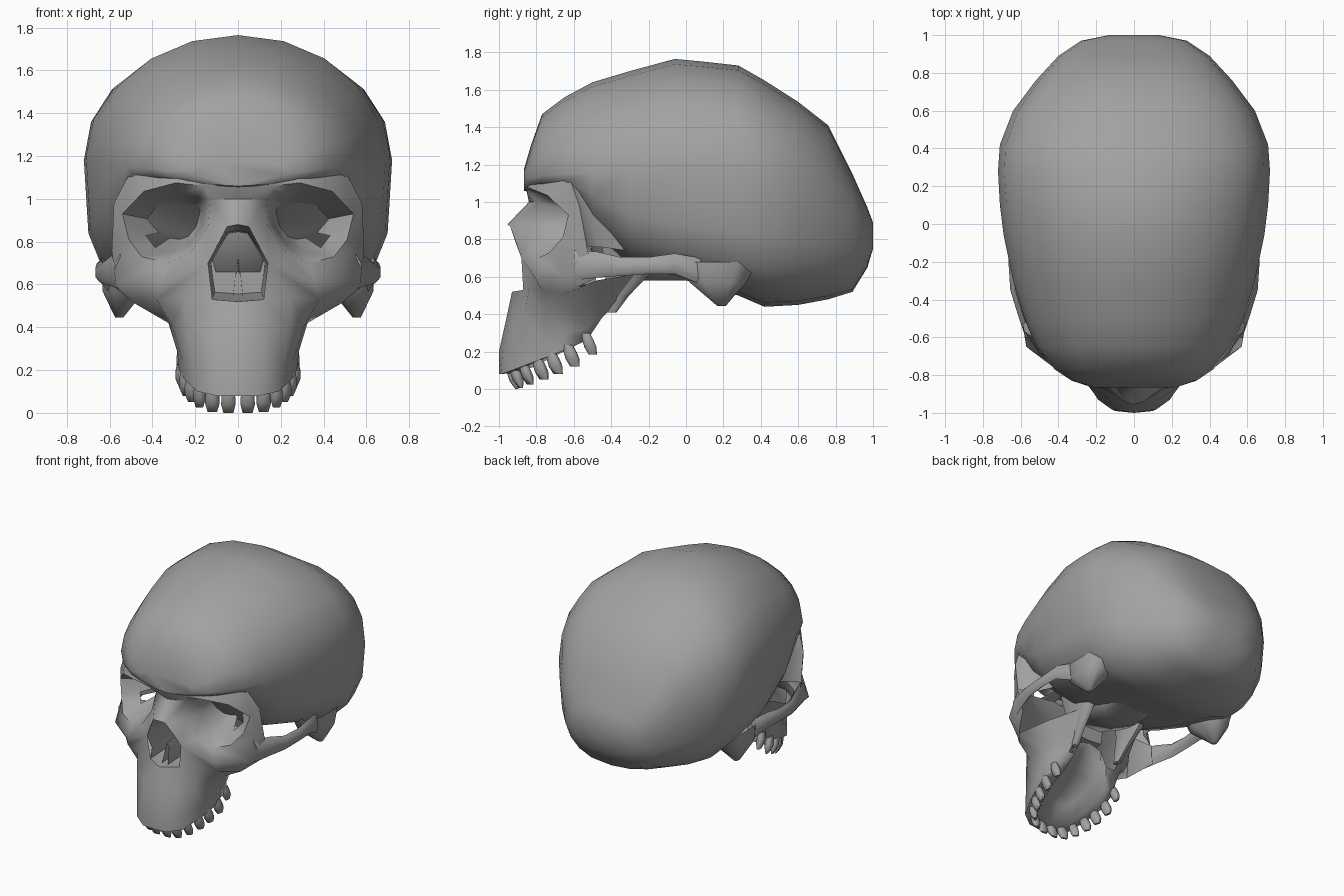
import bpy, bmesh, math
from mathutils import Vector

bone = bpy.data.materials.new("bone_grey")
bone.diffuse_color = (0.36, 0.36, 0.36, 1)


def smooth(ob, angle=60):
    bpy.ops.object.select_all(action='DESELECT')
    ob.select_set(True)
    bpy.context.view_layer.objects.active = ob
    bpy.ops.object.shade_smooth_by_angle(angle=math.radians(angle))


def clean(bm, me):
    bmesh.ops.remove_doubles(bm, verts=bm.verts, dist=0.002)
    bmesh.ops.recalc_face_normals(bm, faces=bm.faces)
    bm.to_mesh(me)
    bm.free()


def loft(name, rows, closed=False, cap_start=False, cap_end=False, mirror=True, holes=()):
    """Skin a surface over rows of points; optionally mirrored in x."""
    bm = bmesh.new()
    for s in ((1, -1) if mirror else (1,)):
        vs = [[bm.verts.new((p[0] * s, p[1], p[2])) for p in r] for r in rows]
        n = len(rows[0])
        for i in range(len(rows) - 1):
            for j in range(n if closed else n - 1):
                if (i, j) in holes:
                    continue
                k = (j + 1) % n
                bm.faces.new((vs[i][j], vs[i][k], vs[i + 1][k], vs[i + 1][j]))
        if cap_start:
            bm.faces.new(vs[0])
        if cap_end:
            bm.faces.new(vs[-1])
    me = bpy.data.meshes.new(name)
    clean(bm, me)
    me.materials.append(bone)
    ob = bpy.data.objects.new(name, me)
    bpy.context.collection.objects.link(ob)
    smooth(ob)
    return ob


def weld(name, obs):
    """Join parts that share edges into one smooth surface."""
    bm = bmesh.new()
    for ob in obs:
        bm.from_mesh(ob.data)
    for ob in obs[1:]:
        bpy.data.objects.remove(ob)
    obs[0].name = name
    clean(bm, obs[0].data)
    smooth(obs[0], 70)


def lerp(a, b, t):
    return tuple(Vector(a).lerp(Vector(b), t))


def box_ring(c, rx, ry, n=8, squash=0.8):
    """Rounded horizontal ring around c."""
    pts = []
    for i in range(n):
        a = 2 * math.pi * (i + 0.5) / n
        ca, sa = math.cos(a), math.sin(a)
        pts.append((c[0] + rx * math.copysign(abs(ca) ** squash, ca),
                    c[1] + ry * math.copysign(abs(sa) ** squash, sa), c[2]))
    return pts


# Cranium: sections along y (y, bottom, widest level, top, half width, lower and upper roundness)
stations = [
    (-0.865, 1.06, 1.13, 1.18, 0.22, 2.0, 2.2), (-0.83, 1.05, 1.13, 1.30, 0.33, 2.0, 2.2),
    (-0.77, 1.05, 1.14, 1.47, 0.42, 2.0, 2.1), (-0.65, 1.04, 1.15, 1.56, 0.52, 2.0, 2.0),
    (-0.50, 0.80, 1.15, 1.64, 0.58, 2.2, 2.0), (-0.30, 0.65, 1.17, 1.70, 0.64, 3.0, 2.0),
    (-0.06, 0.60, 1.19, 1.765, 0.69, 3.6, 2.0), (0.10, 0.55, 1.20, 1.75, 0.71, 3.6, 2.0),
    (0.28, 0.50, 1.18, 1.73, 0.72, 3.4, 2.1), (0.42, 0.44, 1.12, 1.65, 0.71, 3.0, 2.3),
    (0.60, 0.45, 1.04, 1.535, 0.64, 2.8, 2.5), (0.76, 0.48, 0.97, 1.41, 0.52, 2.7, 2.5),
    (0.89, 0.52, 0.90, 1.15, 0.40, 2.6, 2.5), (0.97, 0.65, 0.83, 0.97, 0.28, 2.4, 2.3),
    (1.00, 0.75, 0.82, 0.89, 0.13, 2.0, 2.0)]
rings = []
for y, zb, zm, zt, w, lo, up in stations:
    ring = []
    for i in range(20):
        a = 2 * math.pi * i / 20
        ca, sa = math.cos(a), math.sin(a)
        e = 2 / (up if sa >= 0 else lo)
        h = (zt - zm) if sa >= 0 else (zm - zb)
        ring.append((w * math.copysign(abs(ca) ** e, ca), y,
                     zm + h * math.copysign(abs(sa) ** e, sa)))
    rings.append(ring)
loft("cranium", rings, closed=True, cap_start=True, cap_end=True, mirror=False)

# Eye sockets: surrounding bone, rim, and walls running back to an apex
outer = [(0, -0.84, 1.0), (0, -0.86, 1.10), (0.28, -0.815, 1.14), (0.49, -0.63, 1.15),
         (0.58, -0.57, 0.98), (0.59, -0.53, 0.76), (0.57, -0.65, 0.60),
         (0.36, -0.81, 0.60), (0.14, -0.88, 0.70), (0.05, -0.94, 0.87)]
rim = [(0.13, -0.79, 1.0), (0.16, -0.85, 1.06), (0.29, -0.84, 1.075), (0.44, -0.74, 1.035),
       (0.54, -0.63, 0.93), (0.51, -0.66, 0.81), (0.45, -0.73, 0.73),
       (0.33, -0.79, 0.70), (0.22, -0.83, 0.75), (0.14, -0.83, 0.87)]
apex = (0.24, -0.30, 0.87)
sockets = loft("eye_sockets", [outer, rim, [lerp(p, apex, 0.3) for p in rim],
                               [lerp(p, apex, 0.7) for p in rim]],
               closed=True, cap_end=True, holes={(2, 5)})

# Outer socket walls running back into the temples
loft("temple_walls", [outer[3:6],
                      [(0.50, -0.54, 1.10), (0.48, -0.50, 0.94), (0.47, -0.46, 0.76)],
                      [(0.52, -0.40, 1.06), (0.49, -0.36, 0.92), (0.44, -0.32, 0.74)]])

# Upper jaw: outer wall rows from midline to back, then gum edge and palate
jaw_top = [(0, -0.93, 0.52), (0.12, -0.87, 0.53), (0.25, -0.84, 0.54), (0.38, -0.77, 0.53),
           (0.48, -0.65, 0.51), (0.36, -0.48, 0.58), (0.24, -0.24, 0.62)]
jaw_mid = [(0, -0.96, 0.38), (0.13, -0.93, 0.38), (0.24, -0.86, 0.40), (0.31, -0.74, 0.41),
           (0.325, -0.61, 0.42), (0.29, -0.48, 0.44), (0.20, -0.35, 0.48)]
jaw_low = [(0, -1.0, 0.20), (0.12, -0.98, 0.20), (0.21, -0.90, 0.22), (0.26, -0.77, 0.25),
           (0.285, -0.65, 0.29), (0.27, -0.52, 0.33), (0.20, -0.42, 0.41)]
gum = [(0, -1.0, 0.08), (0.10, -0.99, 0.08), (0.19, -0.93, 0.10), (0.245, -0.80, 0.15),
       (0.275, -0.67, 0.20), (0.265, -0.53, 0.26), (0.20, -0.45, 0.38)]


def inset(k, ky, dz):
    return [(x * k, -0.5 + (y + 0.5) * ky, z + dz) for x, y, z in gum]


jaw = loft("upper_jaw", [jaw_top, jaw_mid, jaw_low, gum, inset(0.7, 0.78, 0.01),
                         inset(0.5, 0.62, 0.12), inset(0, 0.58, 0.15)])

# Cheeks between sockets and jaw, and nasal bone, welded into one face
cheek_low = jaw_top[1:5] + [(0.58, -0.49, 0.59)]
cheeks = loft("cheeks", [[outer[8], outer[8], outer[7], outer[6], outer[5]], cheek_low])
nasal = loft("nasal_bone", [[outer[0], outer[0]], [(0, -0.955, 0.88), outer[9]]])
weld("face", [sockets, jaw, cheeks, nasal])
loft("cheek_backs", [cheek_low, [(0.15, -0.6, 0.62), (0.22, -0.6, 0.63), (0.30, -0.58, 0.65),
                                 (0.44, -0.56, 0.65), (0.56, -0.48, 0.64)],
                     [(0.15, -0.5, 0.75), (0.22, -0.5, 0.75), (0.30, -0.5, 0.76),
                      (0.44, -0.53, 0.76), (0.56, -0.48, 0.72)]])

# Nasal cavity and septum
nose_edge = [(0, -0.955, 0.88), outer[9], (0.10, -0.91, 0.78), outer[8],
             (0.13, -0.84, 0.60), jaw_top[1], jaw_top[0]]
loft("nasal_cavity", [nose_edge, [(p[0], -0.72, p[2] * 0.9 + 0.06) for p in nose_edge],
                      [(p[0] * 0.9, -0.48, p[2] * 0.8 + 0.14) for p in nose_edge]],
     cap_end=True)
loft("nasal_septum", [[(0, -0.85, 0.67), (0, -0.5, 0.72)],
                      [(0.012, -0.84, 0.64), (0.012, -0.5, 0.65)],
                      [(0.025, -0.87, 0.52), (0.025, -0.5, 0.53)]])

# Cheek arches: flat bars swept back into the temple
path = [(0.56, -0.60, 0.66, 0.08), (0.60, -0.48, 0.665, 0.07), (0.64, -0.35, 0.655, 0.05),
        (0.65, -0.20, 0.66, 0.045), (0.645, -0.06, 0.67, 0.055), (0.60, 0.08, 0.63, 0.07)]
loft("cheek_arches",
     [[(x + 0.015, y, z + h * 0.5), (x + 0.015, y, z - h * 0.6), (x, y, z - h),
       (x - 0.025, y, z - h * 0.5), (x - 0.035, y, z + h * 0.5), (x - 0.01, y, z + h)]
      for x, y, z, h in path], closed=True, cap_start=True, cap_end=True)

# Bony points behind the ears
loft("ear_bone_points", [box_ring((0.52, 0.18, 0.68), 0.12, 0.22),
                         box_ring((0.535, 0.17, 0.57), 0.105, 0.16),
                         box_ring((0.555, 0.19, 0.445), 0.02, 0.025)],
     closed=True, cap_end=True)

# Plates joining the jaw to the skull base, and the central base bone
loft("palate_wings", [box_ring((0.185, -0.40, 0.41), 0.02, 0.03),
                      box_ring((0.20, -0.37, 0.50), 0.025, 0.07),
                      box_ring((0.22, -0.31, 0.62), 0.04, 0.13),
                      box_ring((0.24, -0.30, 0.78), 0.07, 0.16)],
     closed=True, cap_start=True, cap_end=True)
loft("central_base", [box_ring((0, -0.06, 0.58), 0.14, 0.18),
                      box_ring((0, -0.22, 0.66), 0.22, 0.28),
                      box_ring((0, -0.25, 0.85), 0.25, 0.3)],
     closed=True, cap_start=True, cap_end=True, mirror=False)

# Teeth: seven each side, swelling below the gum then tapering
teeth = [(0.045, -0.935, 0.095, 0.036, 0), (0.12, -0.915, 0.10, 0.034, 20),
         (0.18, -0.865, 0.12, 0.032, 50), (0.22, -0.79, 0.145, 0.036, 68),
         (0.247, -0.715, 0.175, 0.037, 75), (0.265, -0.625, 0.215, 0.038, 82),
         (0.262, -0.53, 0.28, 0.034, 92)]
for n, (x, y, z, r, ang) in enumerate(teeth):
    rows = []
    c, s = math.cos(math.radians(ang)), math.sin(math.radians(ang))
    for dz, kw, kd in ((0.02, 0.7, 0.6), (-0.02, 0.95, 0.9), (-0.055, 1.0, 0.9), (-0.095, 0.7, 0.3)):
        back = 0.03 * -dz / 0.09
        rows.append([(x + px * c - py * s, y + back + px * s + py * c, z + dz)
                     for px, py, _ in box_ring((0, 0, 0), r * kw, 0.03 * kd)])
    loft("tooth_pair_%d" % (n + 1), rows, closed=True, cap_start=True, cap_end=True)
